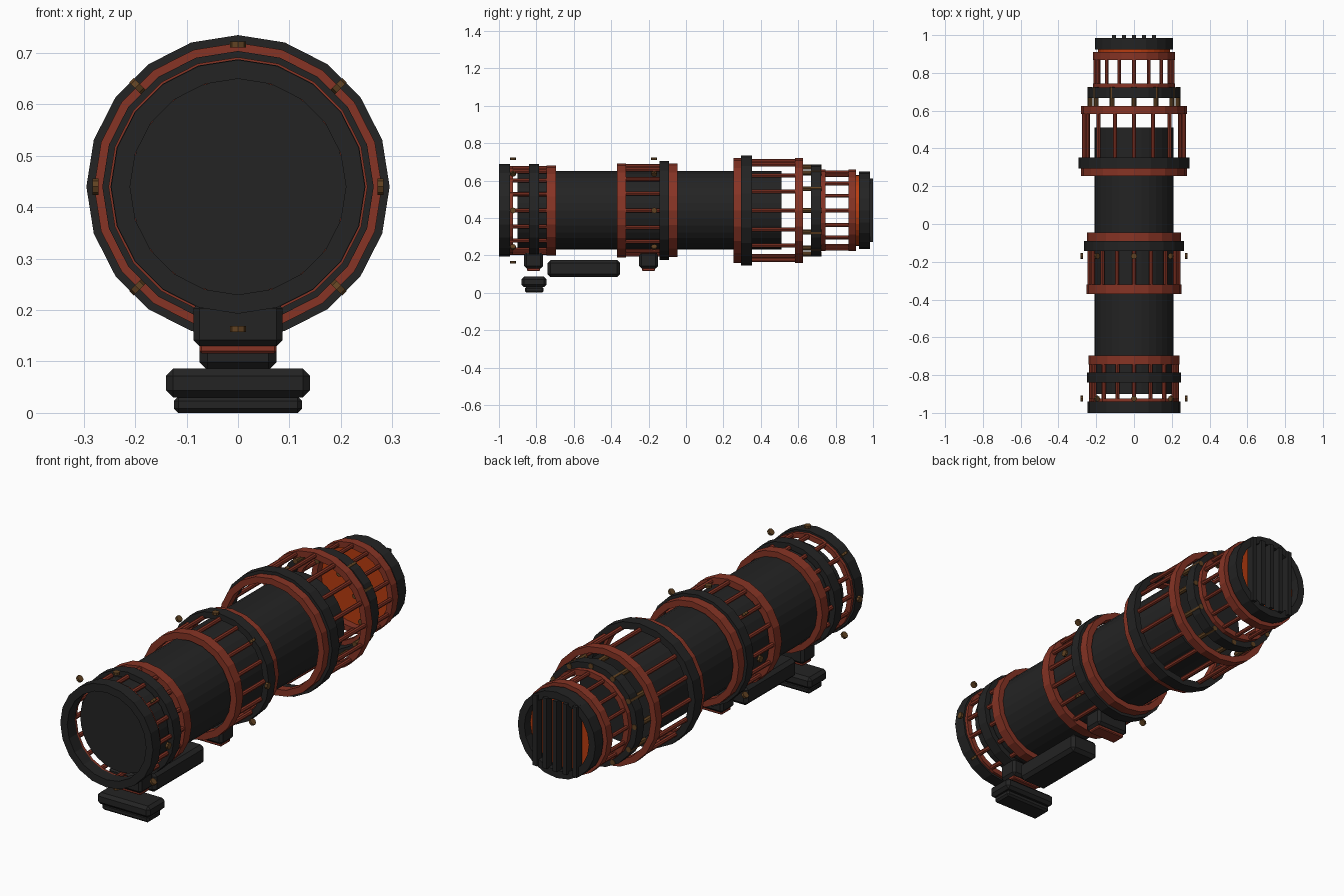
import bpy
import bmesh
from math import cos, sin, pi, tau
from mathutils import Matrix, Vector

cube = bpy.data.objects.get("Cube")
if cube:
    bpy.data.objects.remove(cube, do_unlink=True)

AXIS = 0.44   # height of the barrel axis


def material(name, rgb):
    m = bpy.data.materials.new(name)
    m.use_nodes = True
    colour = (*rgb, 1)
    m.diffuse_color = colour
    node = next(n for n in m.node_tree.nodes if n.type == 'BSDF_PRINCIPLED')
    node.inputs["Base Color"].default_value = colour
    return m


black = material("black metal", (0.017, 0.017, 0.017))
rust = material("rust red", (0.24, 0.034, 0.018))
brass = material("dark brass", (0.12, 0.055, 0.016))
orange = material("glowing orange", (0.48, 0.045, 0.005))


def finish(name, bm, mat):
    bmesh.ops.recalc_face_normals(bm, faces=bm.faces)
    mesh = bpy.data.meshes.new(name)
    bm.to_mesh(mesh)
    bm.free()
    mesh.materials.append(mat)
    ob = bpy.data.objects.new(name, mesh)
    bpy.context.collection.objects.link(ob)
    return ob


def polar(r, a, y):
    return Vector((r * cos(a), y, AXIS + r * sin(a)))


def ring(name, y0, y1, outer, inner, mat, sides=20):
    """Square-section hoop around the barrel axis."""
    bm = bmesh.new()
    section = [(outer, y0), (outer, y1), (inner, y1), (inner, y0)]
    loops = [[bm.verts.new(polar(r, tau * i / sides, y)) for i in range(sides)]
             for r, y in section]
    for k in range(4):
        a, b = loops[k], loops[(k + 1) % 4]
        for i in range(sides):
            j = (i + 1) % sides
            bm.faces.new((a[i], a[j], b[j], b[i]))
    return finish(name, bm, mat)


def add_rod(bm, centre, direction, length, radius, sides):
    turn = Vector(direction).to_track_quat('Z', 'Y').to_matrix().to_4x4()
    bmesh.ops.create_cone(bm, cap_ends=True, segments=sides, radius1=radius,
                          radius2=radius, depth=length,
                          matrix=Matrix.Translation(centre) @ turn)


def barrel(name, y0, y1, radius, mat, sides=32):
    bm = bmesh.new()
    add_rod(bm, (0, (y0 + y1) / 2, AXIS), (0, 1, 0), y1 - y0, radius, sides)
    return finish(name, bm, mat)


def bars(name, y0, y1, radius, thick, count, mat):
    """Lengthwise bars spaced around the axis."""
    bm = bmesh.new()
    for i in range(count):
        add_rod(bm, polar(radius, tau * i / count, (y0 + y1) / 2),
                (0, 1, 0), y1 - y0, thick, 8)
    return finish(name, bm, mat)


def bolts(name, y, radius):
    """Eight short studs, the diagonal ones lying on edge."""
    bm = bmesh.new()
    for i in range(8):
        a = tau * i / 8
        add_rod(bm, polar(radius, a, y), (cos(a), 0, -sin(a)), 0.012, 0.016, 8)
    return finish(name, bm, brass)


def block(name, x, y0, y1, z0, z1, mat, bevel=0.0):
    bm = bmesh.new()
    bmesh.ops.create_cube(bm, size=1)
    for v in bm.verts:
        v.co = Vector((2 * x * v.co.x, (y0 + y1) / 2 + (y1 - y0) * v.co.y,
                       (z0 + z1) / 2 + (z1 - z0) * v.co.z))
    if bevel:
        bmesh.ops.bevel(bm, geom=bm.edges[:], offset=bevel, segments=1,
                        affect='EDGES')
    return finish(name, bm, mat)


# Main tube
barrel("main_tube", -0.90, 0.51, 0.21, black)

# Front cage
ring("front_rim", -1.0, -0.94, 0.247, 0.21, black)
ring("front_cage_fore_hoop", -0.94, -0.925, 0.238, 0.213, rust)
ring("front_cage_rear_hoop", -0.745, -0.695, 0.24, 0.212, rust)
ring("front_clamp", -0.84, -0.785, 0.248, 0.22, black)
bars("front_cage_bars", -0.94, -0.70, 0.226, 0.011, 16, rust)
bolts("front_bolts", -0.925, 0.277)

# Middle cage
ring("middle_cage_fore_hoop", -0.37, -0.32, 0.252, 0.22, rust)
ring("middle_cage_rear_hoop", -0.09, -0.045, 0.25, 0.22, rust)
ring("middle_clamp", -0.142, -0.09, 0.264, 0.235, black)
bars("middle_cage_bars", -0.37, -0.05, 0.236, 0.011, 16, rust)
bolts("middle_bolts", -0.17, 0.277)

# Large rear cage
ring("large_cage_fore_hoop", 0.255, 0.298, 0.28, 0.25, rust)
ring("large_cage_rear_hoop", 0.582, 0.625, 0.28, 0.25, rust)
ring("large_clamp", 0.295, 0.352, 0.295, 0.262, black)
bars("large_cage_bars", 0.26, 0.62, 0.265, 0.011, 16, rust)

# Brass coupling
ring("coupling_hoop", 0.668, 0.722, 0.246, 0.212, black)
bars("coupling_posts", 0.60, 0.725, 0.232, 0.013, 12, brass)

# Small rear cage
ring("small_cage_fore_hoop", 0.72, 0.745, 0.218, 0.19, rust)
ring("small_cage_rear_hoop", 0.868, 0.91, 0.218, 0.19, rust)
bars("small_cage_bars", 0.72, 0.91, 0.204, 0.01, 16, rust)

# Glowing rear vent with upright slats
barrel("vent_glow", 0.905, 0.94, 0.19, orange)
ring("vent_rim", 0.925, 0.985, 0.207, 0.172, black)
for i in range(-2, 3):
    slat = block("vent_slat", 0.011, 0.96, 1.0, AXIS - 0.17, AXIS + 0.17, black)
    slat.location.x = 0.053 * i

# Mounts under the barrel
for label, y in (("front", -0.815), ("rear", -0.2)):
    block(label + "_mount", 0.087, y - 0.05, y + 0.05, 0.13, 0.215, black, 0.012)
    block(label + "_mount_plate", 0.075, y - 0.035, y + 0.035, 0.116, 0.135, rust, 0.004)

# Underslung box and foot
block("underslung_box", 0.075, -0.74, -0.352, 0.083, 0.175, black, 0.016)
block("foot_upper", 0.14, -0.88, -0.745, 0.03, 0.086, black, 0.014)
block("foot_lower", 0.125, -0.862, -0.762, 0.0, 0.032, black, 0.009)
